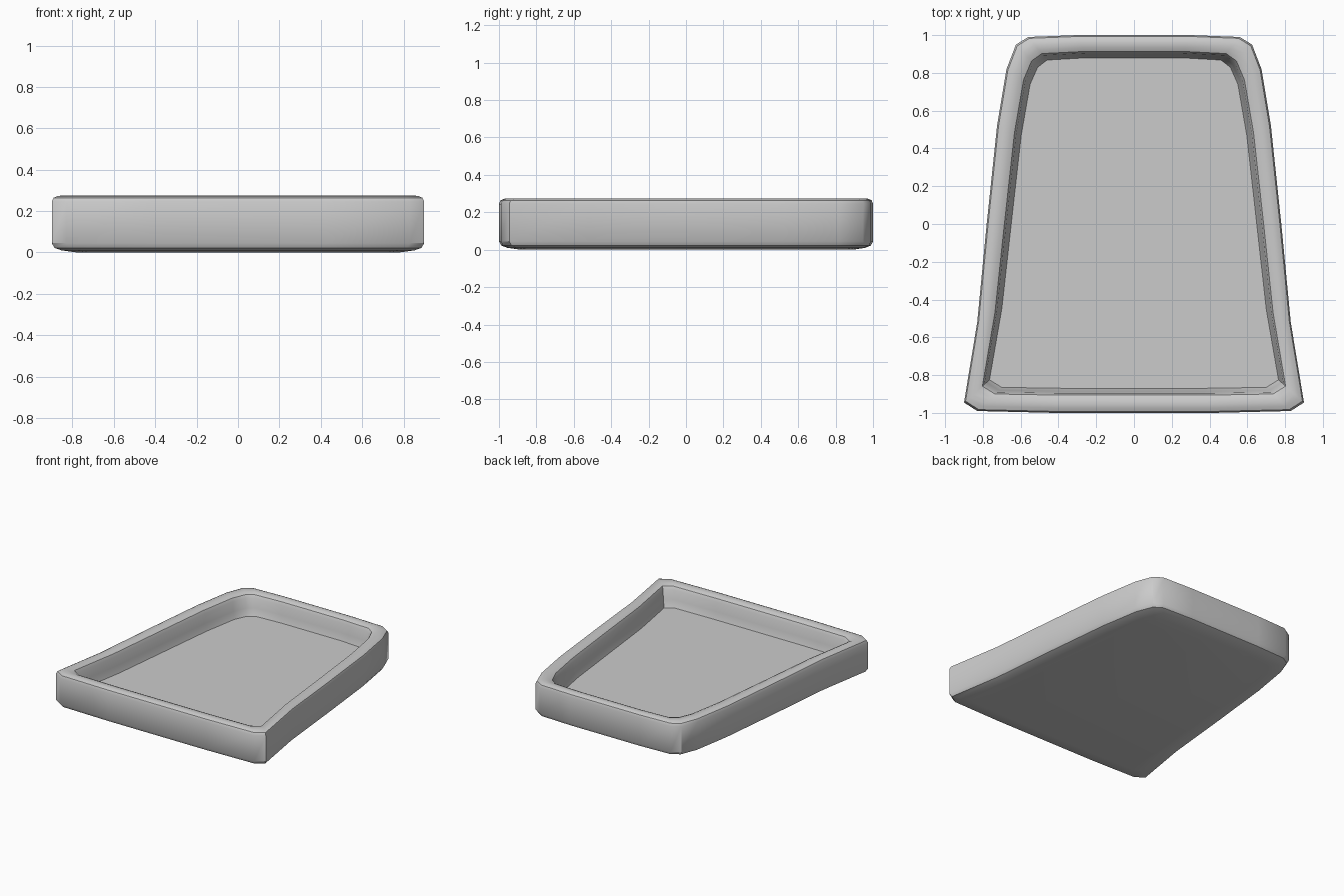
import bpy, bmesh

if "Cube" in bpy.data.objects:
    bpy.data.objects.remove(bpy.data.objects["Cube"])

# Right half outlines, front to back: outside of the wall and edge of the floor
outer = [(0.42, -1.0), (0.83, -0.99), (0.90, -0.945), (0.83, -0.52), (0.78, 0.0),
         (0.725, 0.52), (0.675, 0.82), (0.625, 0.95), (0.56, 0.99), (0.3, 1.0)]
inner = [(0.36, -0.87), (0.70, -0.865), (0.765, -0.825), (0.70, -0.45), (0.65, 0.0),
         (0.597, 0.47), (0.55, 0.74), (0.51, 0.83), (0.46, 0.868), (0.25, 0.88)]

# Wall section: blend from outer to inner outline, height
section = [(0.9, 0.0), (0.35, 0.010), (0.1, 0.022), (0.0, 0.045),
           (0.0, 0.245), (0.06, 0.264), (0.2, 0.272), (0.35, 0.275), (0.55, 0.272),
           (0.72, 0.262), (0.8, 0.24), (0.88, 0.17), (0.96, 0.13), (1.0, 0.115)]


def mirrored(half):
    return half + [(-x, y) for x, y in reversed(half)]


bm = bmesh.new()
pairs = list(zip(mirrored(outer), mirrored(inner)))
rings = [[bm.verts.new((a[0] + (b[0] - a[0]) * t, a[1] + (b[1] - a[1]) * t, z))
          for a, b in pairs] for t, z in section]

# Wall surface
n = len(pairs)
for low, high in zip(rings, rings[1:]):
    for i in range(n):
        j = (i + 1) % n
        bm.faces.new((low[i], low[j], high[j], high[i]))

# Underside and tray floor
bm.faces.new(list(reversed(rings[0])))
bm.faces.new(rings[-1])
bmesh.ops.recalc_face_normals(bm, faces=bm.faces)

mesh = bpy.data.meshes.new("tray")
bm.to_mesh(mesh)
bm.free()
tray = bpy.data.objects.new("tray", mesh)
bpy.context.collection.objects.link(tray)
bpy.context.view_layer.objects.active = tray
tray.select_set(True)
bpy.ops.object.shade_smooth_by_angle(angle=0.6)
